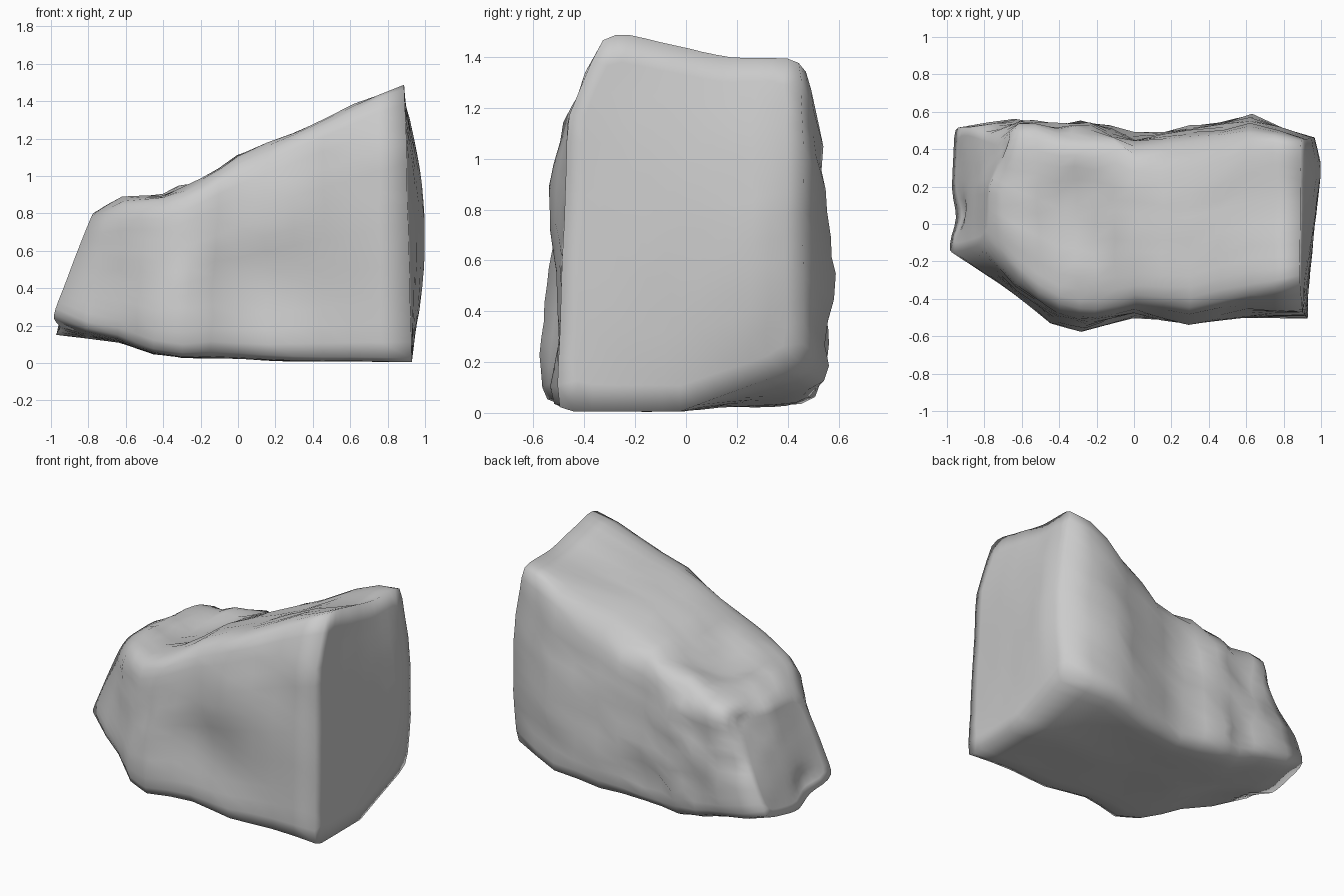
import bpy, bmesh, math
from mathutils import Vector, noise

cube = bpy.data.objects.get("Cube")
if cube:
    bpy.data.objects.remove(cube, do_unlink=True)

# Slices from the low end to the tall end:
# bottom x, bottom z, top x, top z, front y, back y
SLICES = [
    (-.99, .15, -.78, .80, -.16, .52),
    (-.64, .11, -.62, .88, -.38, .55),
    (-.45, .05, -.40, .90, -.53, .52),
    (-.30, .03, -.20, .98, -.57, .53),
    (0.0, .02, 0.0, 1.11, -.51, .47),
    (.30, .01, .30, 1.24, -.54, .51),
    (.60, .01, .62, 1.38, -.51, .56),
    (.93, .005, .89, 1.49, -.51, .46),
]

# Broad swellings and hollows: centre, radius, push
DENTS = [
    ((.32, -.50, .80), .25, (0, -.05, 0)),
    ((.22, -.52, .45), .22, (0, .04, 0)),
    ((-.25, .10, 1.0), .22, (0, 0, -.04)),
    ((-.35, -.55, .28), .22, (0, -.02, 0)),
    ((-.94, .05, .25), .10, (.05, 0, 0)),
]


def lerp(a, b, t):
    return a + (b - a) * t


def slice_at(u):
    t = (u + 1) / 2 * (len(SLICES) - 1)
    i = min(int(t), len(SLICES) - 2)
    return [lerp(a, b, t - i) for a, b in zip(SLICES[i], SLICES[i + 1])]


def warp(p):
    """Map a point of the -1..1 cube onto the boulder."""
    u, s, v = p
    tall, short = max(0, u) ** 2, max(0, -u) ** 6
    up, back = max(0, v), max(0, s)
    # Round the long edges, less below and at the tall end
    n = (7 if v > 0 else 12) + 16 * tall
    m = max(abs(s), abs(v))
    f = m / (abs(s) ** n + abs(v) ** n) ** (1 / n) if m > 0 else 1
    s, v = s * f, v * f
    xb, zb, xt, zt, yf, yb = slice_at(u)
    h, d = (v + 1) / 2, (s + 1) / 2
    # Front leans back slightly, then sharply under the peak
    yf += .06 * h + .12 * tall * max(0, v - .55) / .45
    # Upper back leans forward between the two ends
    yb -= .09 * up * max(0, 1 - abs(u - .4) * 1.6)
    # Top dips behind the peak and sinks along its back edge
    zt -= .09 * tall * min(1, max(0, s + .75))
    zt -= .10 * back * max(0, 1 - abs(u - .3) * 1.6)
    # Lower back corner of the tall end and both low end corners are lifted
    zb += .18 * tall * back
    zb += short * (.1 * max(0, -s) + .07 * max(0, s - .2))
    x, y, z = lerp(xb, xt, h), lerp(yf, yb, d), lerp(zb, zt, h)
    # Tall end swells towards the back, then turns in at the corner
    swell = min(1, d * 1.25) - 1.2 * max(0, s - .7)
    x += .09 * max(0, u) ** 4 * (1 - v * v) * swell
    # Low end hollows at the back and loses its upper back corner
    cut = short * back * max(0, v + .5) / 1.5
    x += .05 * short * d * (1 - v * v * .4) + .09 * cut
    y -= .08 * cut
    q = Vector((x, y, z))
    for centre, radius, push in DENTS:
        far = (q - Vector(centre)).length / radius
        q += Vector(push) * math.exp(-far * far)
    # Weathered lumps, strongest on the back, weakest on the ends and base
    lumps = noise.noise_vector(q * 3.1 + Vector((7, 2, 5)))
    chips = noise.noise_vector(q * 7.3)
    rough = lerp(.5, 1, d) * (1 - .8 * u ** 8) * (1 - .75 * max(0, -v) ** 6)
    return q + (lumps * .03 + chips * .03) * rough


# Boulder body
bm = bmesh.new()
bmesh.ops.create_cube(bm, size=2)
bmesh.ops.subdivide_edges(bm, edges=bm.edges[:], cuts=13, use_grid_fill=True)
for vert in bm.verts:
    vert.co = warp(vert.co)
bmesh.ops.recalc_face_normals(bm, faces=bm.faces[:])

mesh = bpy.data.meshes.new("boulder")
bm.to_mesh(mesh)
bm.free()
boulder = bpy.data.objects.new("boulder", mesh)
bpy.context.collection.objects.link(boulder)

# Stone colour
stone = bpy.data.materials.new("grey stone")
stone.use_nodes = True
colour = (.6, .6, .6, 1)
stone.diffuse_color = colour
stone.node_tree.nodes["Principled BSDF"].inputs["Base Color"].default_value = colour
mesh.materials.append(stone)

bpy.ops.object.select_all(action="DESELECT")
boulder.select_set(True)
bpy.context.view_layer.objects.active = boulder
bpy.ops.object.shade_smooth()
